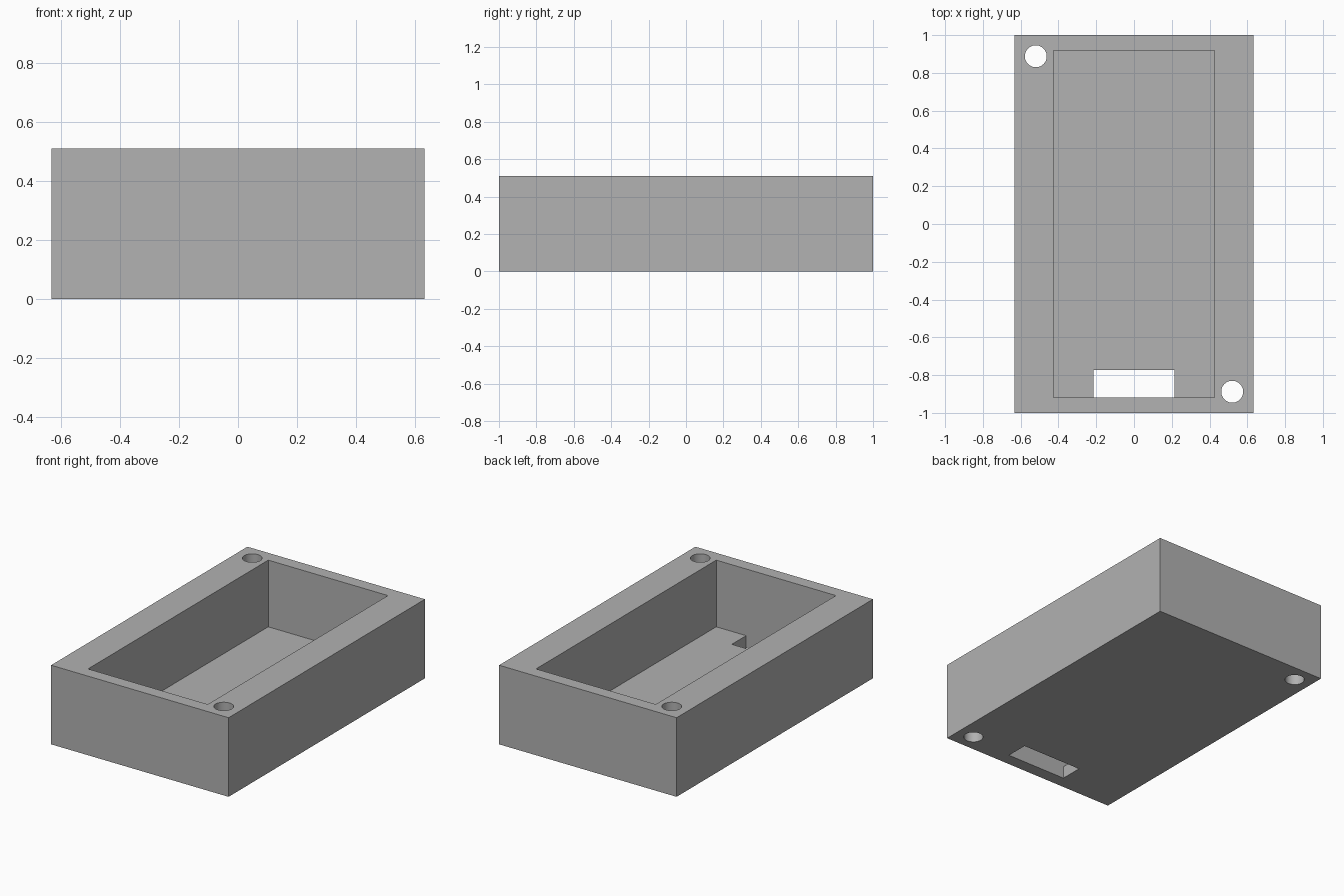
import bpy

cube = bpy.data.objects.get("Cube")
if cube:
    bpy.data.objects.remove(cube, do_unlink=True)

WIDTH, LENGTH, HEIGHT = 1.266, 2.0, 0.51
FLOOR = 0.08
POCKET_X, POCKET_Y = 0.427, 0.918

grey = bpy.data.materials.new("plain grey")
grey.use_nodes = True
colour = (0.445, 0.445, 0.445, 1)
grey.diffuse_color = colour
grey.node_tree.nodes["Principled BSDF"].inputs["Base Color"].default_value = colour


def box(name, low, high):
    """Axis-aligned box between two corners."""
    centre = [(a + b) / 2 for a, b in zip(low, high)]
    bpy.ops.mesh.primitive_cube_add(size=1, location=centre)
    obj = bpy.context.object
    obj.name = name
    obj.scale = [b - a for a, b in zip(low, high)]
    bpy.ops.object.transform_apply(location=True, rotation=False, scale=True)
    obj.data.materials.append(grey)
    return obj


# Solid block
case = box("open_case", (-WIDTH / 2, -LENGTH / 2, 0), (WIDTH / 2, LENGTH / 2, HEIGHT))

# Main pocket, open at the top
pocket = box("pocket_cutter", (-POCKET_X, -POCKET_Y, FLOOR), (POCKET_X, POCKET_Y, HEIGHT + 0.1))

# Cable slot through the floor, flush with the front pocket wall
slot = box("slot_cutter", (-0.214, -POCKET_Y, -0.1), (0.214, -0.772, FLOOR + 0.1))

cutters = [pocket, slot]

# Screw holes in opposite corners
for side, label in ((1, "front_left"), (-1, "back_right")):
    bpy.ops.mesh.primitive_cylinder_add(
        vertices=48, radius=0.058, depth=1,
        location=(side * 0.52, side * -0.888, HEIGHT / 2))
    hole = bpy.context.object
    hole.name = label + "_hole_cutter"
    hole.data.materials.append(grey)
    cutters.append(hole)

# Cut everything out of the block, then drop the cutters
bpy.context.view_layer.objects.active = case
for cutter in cutters:
    cutter.hide_render = True
    mod = case.modifiers.new(cutter.name, "BOOLEAN")
    mod.operation = "DIFFERENCE"
    mod.solver = "EXACT"
    mod.object = cutter
    bpy.ops.object.modifier_apply(modifier=mod.name)
for cutter in cutters:
    bpy.data.objects.remove(cutter, do_unlink=True)

# Smooth hole walls, crisp edges elsewhere
bpy.ops.object.select_all(action="DESELECT")
case.select_set(True)
bpy.ops.object.shade_smooth_by_angle()
